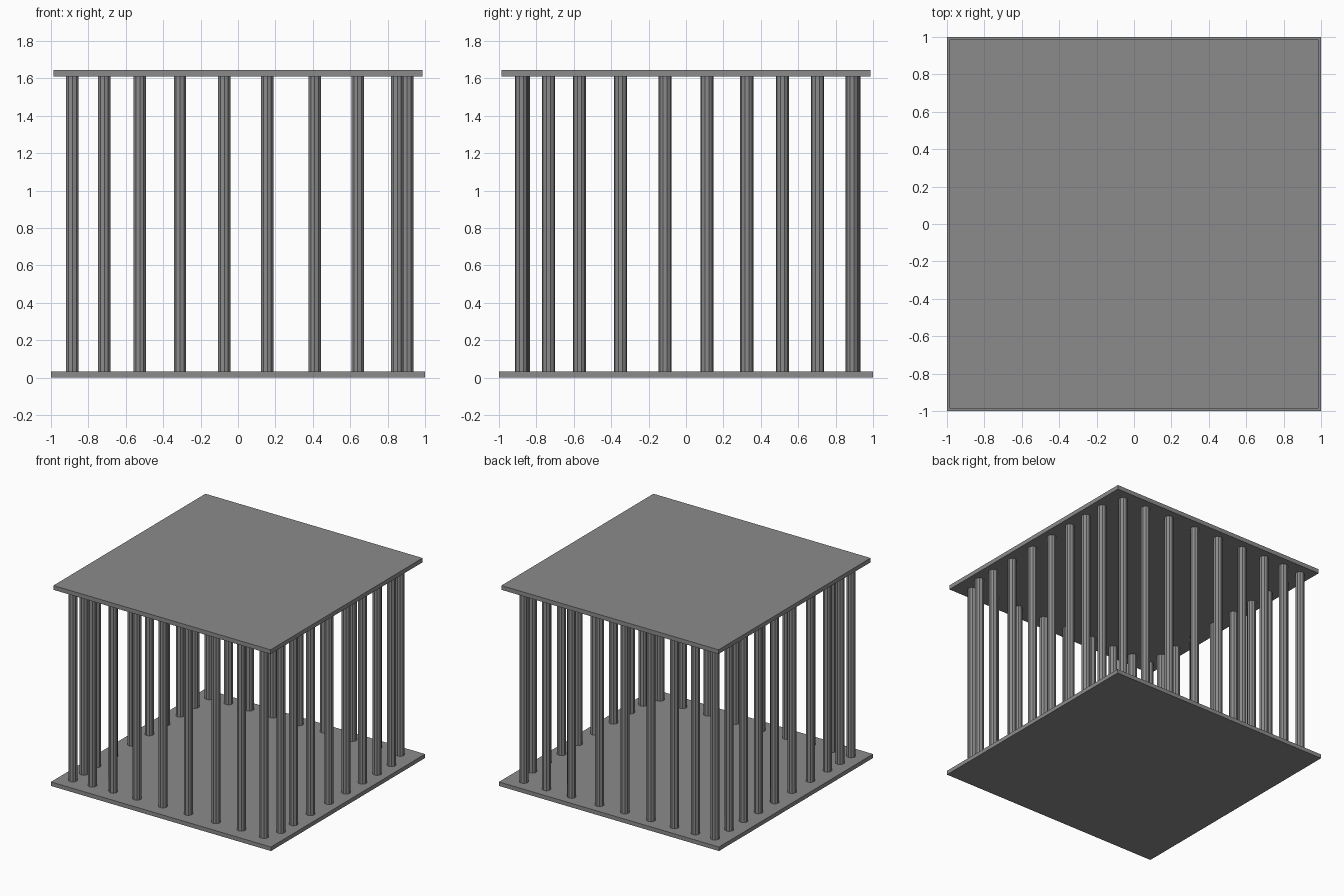
import bpy

if "Cube" in bpy.data.objects:
    bpy.data.objects.remove(bpy.data.objects["Cube"])

# dark grey for everything
grey = bpy.data.materials.new("dark_grey")
grey.diffuse_color = (0.26, 0.26, 0.26, 1)
grey.use_nodes = True
grey.node_tree.nodes["Principled BSDF"].inputs["Base Color"].default_value = grey.diffuse_color


def plate(name, half, z0, z1):
    bpy.ops.mesh.primitive_cube_add(size=1, location=(0, 0, (z0 + z1) / 2))
    ob = bpy.context.object
    ob.name = name
    ob.dimensions = (2 * half, 2 * half, z1 - z0)
    bpy.ops.object.transform_apply(location=False, rotation=False, scale=True)
    ob.data.materials.append(grey)


def column(name, x, y):
    # faceted round post running from base to roof
    bpy.ops.mesh.primitive_cylinder_add(vertices=10, radius=0.035, depth=Z1 - Z0,
                                        location=(x, y, (Z0 + Z1) / 2))
    ob = bpy.context.object
    ob.name = name
    ob.data.materials.append(grey)


Z0, Z1 = 0.033, 1.61

# floor and roof slabs
plate("base_slab", 1.0, 0.0, Z0)
plate("roof_slab", 0.987, Z1, 1.645)

# front and back rows, including the corner posts (inner posts sit slightly further back)
for i, x in enumerate((-0.885, -0.715, -0.525, -0.31, -0.073, 0.157, 0.41, 0.64, 0.852)):
    shift = 0.0 if i in (0, 8) else 0.01
    column(f"front_column_{i}", x, -0.88 + shift)
    column(f"back_column_{i}", x, 0.888 + shift)

# side rows between the corners
for i, y in enumerate((-0.735, -0.57, -0.35, -0.112, 0.112, 0.325, 0.515, 0.703)):
    column(f"left_column_{i}", -0.885, y)
    column(f"right_column_{i}", 0.904, y)
